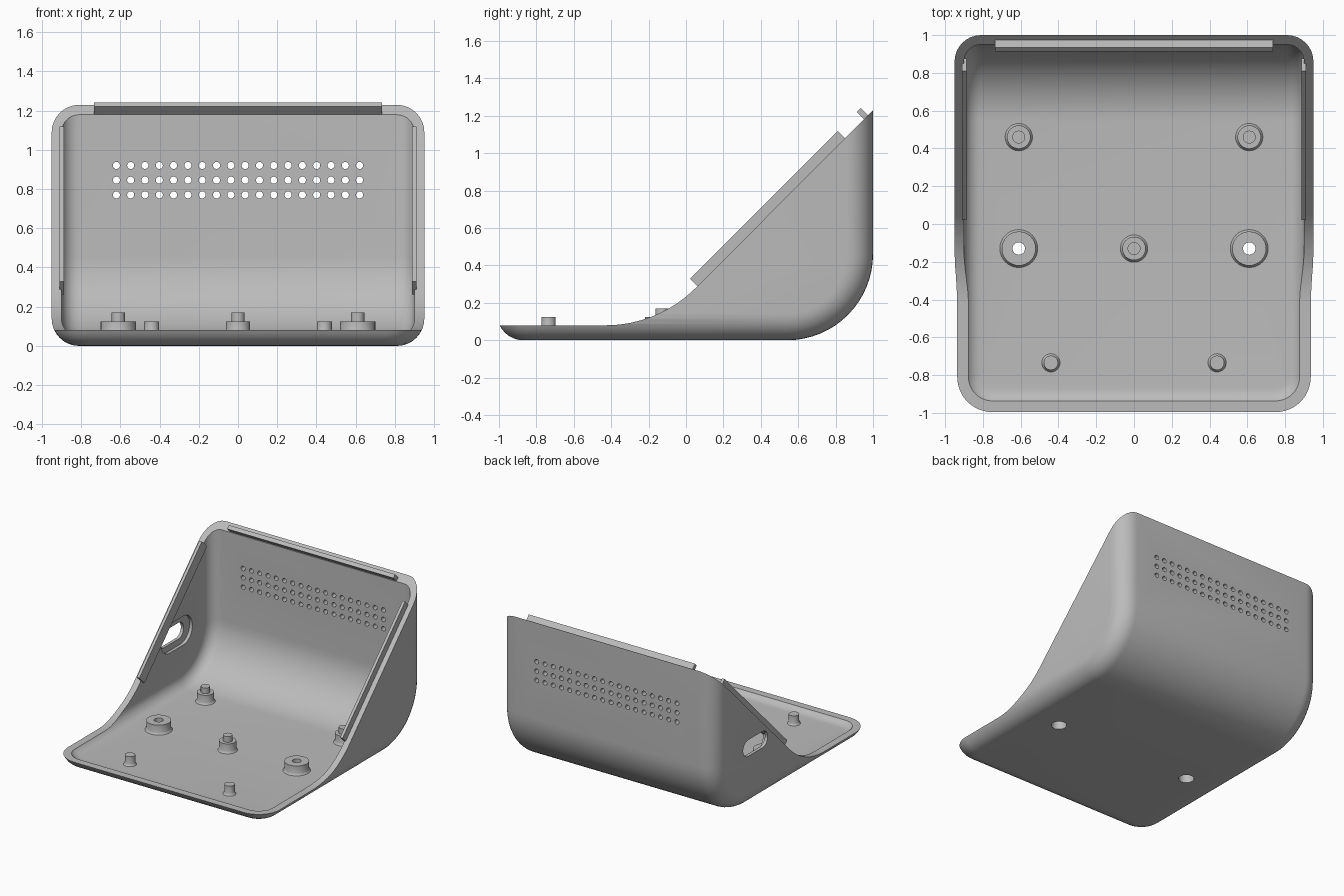
import bpy, bmesh
from math import sin, cos, pi, radians
from mathutils import Vector, Matrix

cube = bpy.data.objects.get("Cube")
if cube:
    bpy.data.objects.remove(cube, do_unlink=True)

grey = bpy.data.materials.new("matte_grey")
grey.use_nodes = True
grey.diffuse_color = (0.5, 0.5, 0.5, 1)
grey.node_tree.nodes["Principled BSDF"].inputs["Base Color"].default_value = (0.5, 0.5, 0.5, 1)

WALL = 0.05        # shell thickness
RIM = 0.08         # height of the flat front rim
SLOPE = 0.229      # the sloped rim follows z = y + SLOPE


def finish(name, bm):
    bmesh.ops.recalc_face_normals(bm, faces=bm.faces)
    mesh = bpy.data.meshes.new(name)
    bm.to_mesh(mesh)
    bm.free()
    mesh.materials.append(grey)
    obj = bpy.data.objects.new(name, mesh)
    bpy.context.collection.objects.link(obj)
    return obj


def smooth(obj):
    bpy.ops.object.select_all(action="DESELECT")
    obj.select_set(True)
    bpy.context.view_layer.objects.active = obj
    bpy.ops.object.shade_smooth_by_angle(angle=radians(30))


def arc(cy, cz, r, a0, a1, n=16):
    angles = [radians(a0 + (a1 - a0) * i / n) for i in range(n + 1)]
    return [(cy + r * cos(a), cz + r * sin(a)) for a in angles]


def prism(points, x0, x1):
    """Extrude a closed y-z outline along x."""
    bm = bmesh.new()
    face = bm.faces.new([bm.verts.new((x0, y, z)) for y, z in points])
    new = bmesh.ops.extrude_face_region(bm, geom=[face])["geom"]
    bmesh.ops.translate(bm, vec=(x1 - x0, 0, 0),
                        verts=[v for v in new if isinstance(v, bmesh.types.BMVert)])
    bmesh.ops.recalc_face_normals(bm, faces=bm.faces)
    return bm


def tub(name, inset):
    """Tall block with curved back, rounded front corners and a filleted base."""
    half, front, back, top = 0.95 - inset, -1.01 + inset, 1 - inset, 1.6
    r = 0.46 - inset
    outline = [(front, top), (front, inset)]
    outline += arc(back - r, inset + r, r, -90, 0) + [(back, top)]
    bm = prism(outline, -half, half)
    corners = [e for e in bm.edges
               if all(abs(v.co.y - front) < 1e-4 for v in e.verts)
               and abs(e.verts[0].co.x - e.verts[1].co.x) < 1e-4]
    bmesh.ops.bevel(bm, geom=corners, offset=0.2 - inset, segments=12,
                    profile=0.5, affect="EDGES")
    bm.normal_update()

    def is_base(f):
        return abs(f.normal.x) < 0.01 and (f.normal.z < -0.01 or f.normal.y > 0.5)

    loop = [e for e in bm.edges
            if sum(is_base(f) for f in e.link_faces) == 1
            and not any(f.normal.z > 0.5 for f in e.link_faces)]
    bmesh.ops.bevel(bm, geom=loop, offset=0.14 - inset, segments=8,
                    profile=0.5, affect="EDGES")
    return finish(name, bm)


def cylinders(spots, radius, depth, turn=Matrix()):
    bm = bmesh.new()
    for p in spots:
        bmesh.ops.create_cone(bm, cap_ends=True, segments=24, radius1=radius,
                              radius2=radius, depth=depth,
                              matrix=Matrix.Translation(p) @ turn)
    return bm


def slot(cy, cz, half, r):
    return arc(cy + half - r, cz, r, -90, 90) + arc(cy - half + r, cz, r, 90, 270)


def cut(obj, cutter):
    cutter.hide_render = True
    mod = obj.modifiers.new("cut", "BOOLEAN")
    mod.operation, mod.solver, mod.object = "DIFFERENCE", "EXACT", cutter
    bpy.context.view_layer.objects.active = obj
    bpy.ops.object.modifier_apply(modifier=mod.name)
    bpy.data.objects.remove(cutter, do_unlink=True)


def lathe(name, profile, x, y):
    """Turn an (r, z) profile about a vertical axis."""
    bm = bmesh.new()
    verts = [bm.verts.new((r, 0, z)) for r, z in profile]
    edges = [bm.edges.new(pair) for pair in zip(verts, verts[1:])]
    bmesh.ops.spin(bm, geom=verts + edges, cent=(0, 0, 0), axis=(0, 0, 1),
                   angle=2 * pi, steps=32)
    bmesh.ops.remove_doubles(bm, verts=bm.verts, dist=1e-4)
    bmesh.ops.translate(bm, vec=(x, y, 0), verts=bm.verts)
    smooth(finish(name, bm))


# Shell: hollow tub trimmed along the swooping rim
shell = tub("shell", 0)
cut(shell, tub("cavity", WALL))
swoop = [(-1.3, RIM)] + arc(-0.43, RIM + 0.68, 0.68, -90, -45)
swoop += [(1.3, 1.3 + SLOPE), (1.3, 2), (-1.3, 2)]
cut(shell, finish("rim_cutter", prism(swoop, -1.2, 1.2)))

# Sound holes in the back wall
spots = [Vector((-0.62 + 1.24 * i / 17, 0.98, z))
         for i in range(18) for z in (0.77, 0.845, 0.92)]
cut(shell, finish("sound_hole_cutter",
                  cylinders(spots, 0.018, 0.2, Matrix.Rotation(pi / 2, 4, "X"))))

# Cable port in the right-hand wall, with a wider recess inside
cut(shell, finish("port_recess_cutter", prism(slot(0.51, 0.485, 0.2, 0.115), -0.925, -0.8)))
cut(shell, finish("port_cutter", prism(slot(0.48, 0.485, 0.155, 0.065), -1.1, -0.8)))

# Screw holes through the floor
screws = [Vector((x, -0.13, 0)) for x in (-0.61, 0.61)]
cut(shell, finish("screw_hole_cutter", cylinders(screws, 0.057, 0.2)))
smooth(shell)


# Locating rails standing proud of the sloped rim
def rail(name, y0, y1, n0, n1, x0, x1):
    k = 0.5 ** 0.5
    pts = [(y - n * k, y + SLOPE + n * k)
           for y, n in ((y0, n0), (y1, n0), (y1, n1), (y0, n1))]
    finish(name, prism(pts, x0, x1))


rail("top_rail", 0.952, 0.974, -0.01, 0.055, -0.735, 0.735)
rail("left_rail", 0.06, 0.85, -0.037, 0.055, 0.887, 0.91)
rail("right_rail", 0.06, 0.85, -0.037, 0.055, -0.91, -0.887)


# Floor posts with flared feet
def foot(r):
    return [(r + 0.015, WALL - 0.005), (r + 0.005, WALL + 0.006), (r, WALL + 0.018)]


low, high = 0.125, 0.17
stepped = foot(0.062) + [(0.062, low), (0.034, low), (0.034, high), (0, high)]
pin = foot(0.038) + [(0.038, low), (0, low)]
boss = [(0.057, WALL)] + foot(0.09) + [(0.09, low), (0.033, low), (0.033, 0.085),
                                       (0.057, 0.085), (0.057, WALL)]
lathe("centre_post", stepped, 0, -0.13)
for side, s in (("left", 1), ("right", -1)):
    lathe(side + "_rear_post", stepped, s * 0.61, 0.46)
    lathe(side + "_screw_boss", boss, s * 0.61, -0.13)
    lathe(side + "_front_pin", pin, s * 0.44, -0.735)
